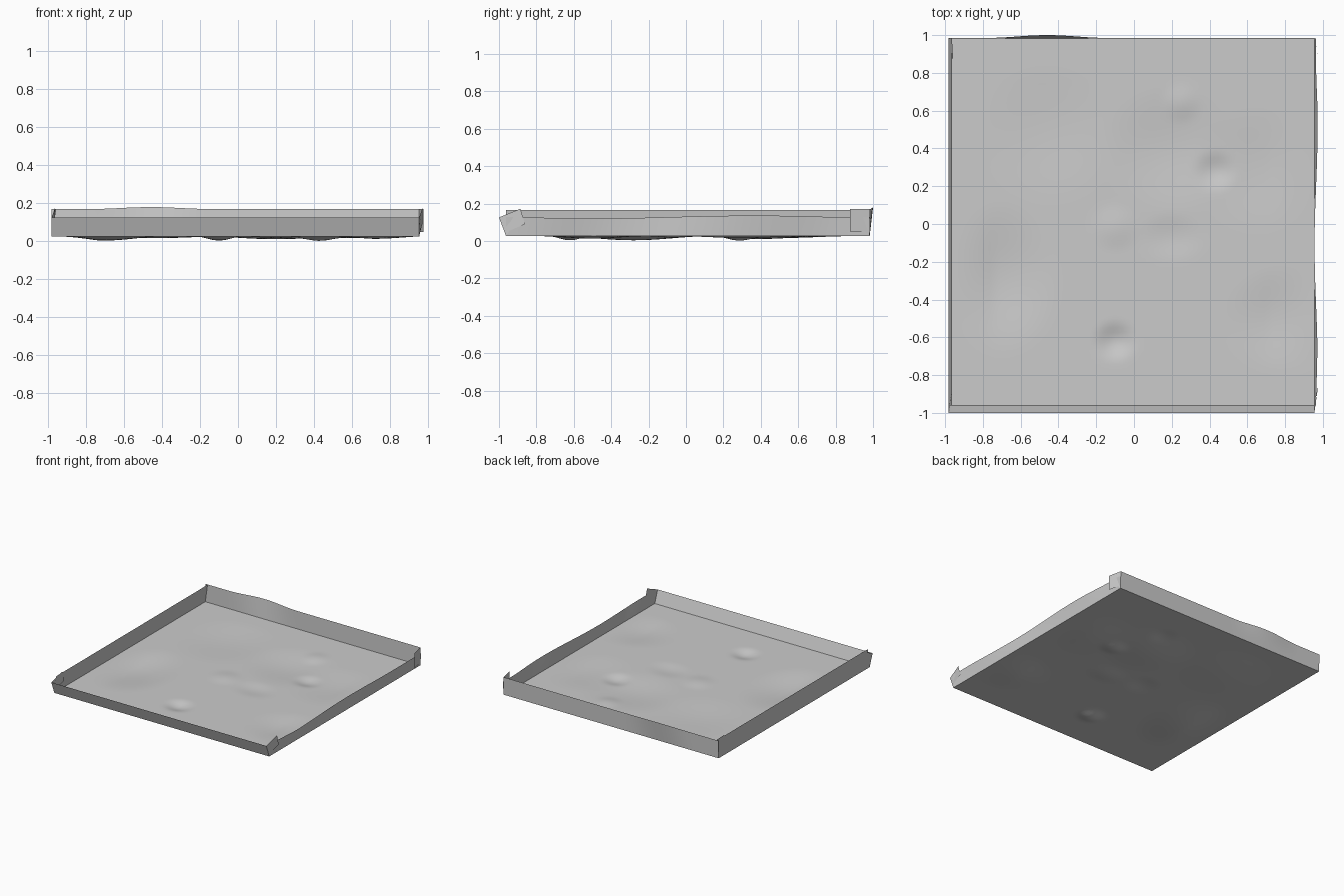
import bpy, math

if "Cube" in bpy.data.objects:
    bpy.data.objects.remove(bpy.data.objects["Cube"])

X0, X1, Y0, Y1, ZF = -0.982, 0.955, -0.962, 0.982, 0.026


def sheet(name, nu, nv, fn):
    """Curved sheet from a function of u, v in 0..1."""
    pts = [fn(i / nu, j / nv) for j in range(nv + 1) for i in range(nu + 1)]
    w = nu + 1
    faces = [(j * w + i, j * w + i + 1, (j + 1) * w + i + 1, (j + 1) * w + i)
             for j in range(nv) for i in range(nu)]
    return add(name, pts, faces)


def add(name, pts, faces):
    me = bpy.data.meshes.new(name)
    me.from_pydata(pts, [], faces)
    ob = bpy.data.objects.new(name, me)
    bpy.context.collection.objects.link(ob)
    me.shade_smooth()
    return ob


def hump(t, centre, width):
    d = abs(t - centre) / width
    return 0.5 + 0.5 * math.cos(math.pi * d) if d < 1 else 0.0


# Dents in the floor: x, y, radius x, radius y, height
DENTS = [(-0.1, -0.62, 0.13, 0.12, -0.022), (0.43, 0.28, 0.13, 0.12, -0.017),
         (0.25, 0.64, 0.12, 0.12, 0.008), (0.2, -0.07, 0.2, 0.14, -0.008),
         (-0.1, -0.02, 0.15, 0.14, 0.008), (-0.7, -0.28, 0.32, 0.42, -0.022),
         (0.84, -0.5, 0.4, 0.3, -0.017), (0.2, 0.4, 0.4, 0.35, -0.015),
         (0.65, 0.3, 0.35, 0.35, -0.01), (-0.45, 0.5, 0.4, 0.4, -0.01)]


def floor(u, v):
    x, y = X0 + (X1 - X0) * u, Y0 + (Y1 - Y0) * v
    edge = min(1, 8 * min(u, 1 - u)) * min(1, 8 * min(v, 1 - v))
    z = 0
    for cx, cy, rx, ry, h in DENTS:
        d = math.hypot((x - cx) / rx, (y - cy) / ry)
        z += h * hump(d, 0, 1)
    return x, y, max(0.001, ZF + z * edge)


sheet("dented_floor", 80, 80, floor)


# Front wall leans outward, left wall leans inward
def front(u, v):
    return X0 + (X1 - X0) * u, Y0 - 0.038 * v, ZF + 0.1 * v


def left(u, v):
    return X0 + 0.018 * v, Y0 + (Y1 - Y0) * u, ZF + 0.141 * v


# Back wall with one outward bulge
def back(u, v):
    x = X0 + (X1 - X0) * u
    b = hump(x, -0.46, 0.32) * v
    return x, Y1 + 0.003 * v + 0.015 * b, ZF + 0.144 * v + 0.01 * b


# Lower right wall with a wavy rim
def right(u, v):
    y = Y0 + (Y1 - Y0) * u
    pin = min(1, 6 * min(u, 1 - u))
    return (X1 + v * (0.009 + 0.008 * math.sin(5 * y - 1) * pin), y,
            ZF + v * (0.102 + 0.008 * math.sin(3.5 * y + 0.3) * pin))


sheet("front_wall", 1, 1, front)
sheet("left_wall", 1, 1, left)
sheet("back_wall", 64, 4, back)
sheet("right_wall", 64, 4, right)

# Folded corner tabs
for side, x, dx in (("left", X0, 0.017), ("right", X1, 0.016)):
    add("front_tab_" + side,
        [(x, Y0, ZF), (x, -1.0, 0.126), (x + dx, -0.885, 0.173),
         (x + dx, -0.862, 0.09), (x + dx * 0.4, -0.945, 0.055)],
        [(0, 1, 2, 3, 4)])
add("back_tab_right",
    [(X1, Y1, ZF), (X1, Y1 + 0.003, 0.17), (X1 + 0.023, 0.877, 0.17),
     (X1 + 0.023, 0.877, 0.05), (X1 + 0.005, 0.96, 0.05)],
    [(0, 1, 2, 3, 4)])
add("back_tab_left",
    [(X0, Y1, ZF), (X0 + 0.018, Y1 + 0.003, 0.17), (X0 + 0.024, 0.877, 0.17),
     (X0 + 0.006, 0.877, 0.05), (X0 + 0.004, 0.96, 0.05)],
    [(0, 1, 2, 3, 4)])
